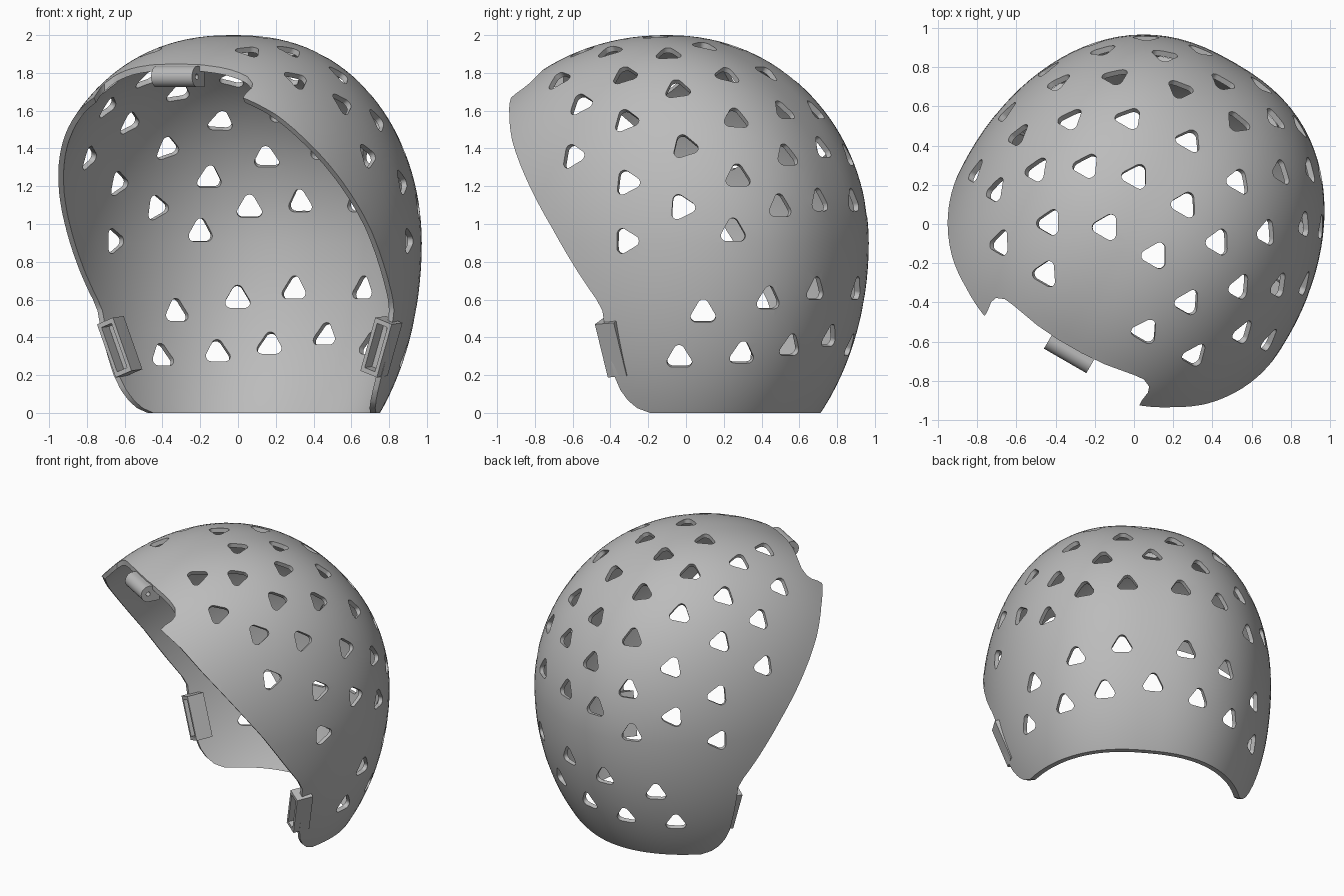
import bpy, bmesh, math
from mathutils import Vector, Matrix

if "Cube" in bpy.data.objects:
    bpy.data.objects.remove(bpy.data.objects["Cube"], do_unlink=True)

# Helmet proportions: half width, front, back, top and lower radii about the centre
SIDE, FRONT, BACK, TOP, LOW = 0.94, 1.19, 1.07, 1.1, 1.37
CENTRE = Vector((0, -0.1, 0.9))
WALL = 0.03
FULL = 1.2  # fullness of the temples, 1 is a plain ellipsoid
SHIFT = 0.03
TURN = Matrix.Rotation(math.radians(-30), 4, "Z") @ Matrix.Translation((SHIFT, 0, 0))

grey = bpy.data.materials.new("shell grey")
grey.use_nodes = True
COLOUR = (0.5, 0.5, 0.5, 1)
grey.diffuse_color = COLOUR
grey.node_tree.nodes["Principled BSDF"].inputs["Base Color"].default_value = COLOUR


def radii(p):
    return Vector((SIDE, FRONT if p.y < 0 else BACK, TOP if p.z > 0 else LOW))


def signed_power(x, power):
    return math.copysign(abs(x) ** power, x)


def on_shell(p):
    """Map a point of the unit sphere to the helmet surface."""
    return CENTRE + Vector((signed_power(p.x, 1 / FULL), p.y, p.z)) * radii(p)


def shell_normal(p):
    r = radii(p)
    slope = FULL * signed_power(p.x, 2 - 1 / FULL)
    return Vector((slope / r.x, p.y / r.y, p.z / r.z)).normalized()


def make_object(name, bm):
    bmesh.ops.recalc_face_normals(bm, faces=bm.faces)
    mesh = bpy.data.meshes.new(name)
    bm.to_mesh(mesh)
    bm.free()
    obj = bpy.data.objects.new(name, mesh)
    bpy.context.collection.objects.link(obj)
    return obj


def add_prism(bm, outline, sweep):
    """Extrude a closed outline along the sweep vector."""
    low = [bm.verts.new(p) for p in outline]
    high = [bm.verts.new(Vector(p) + sweep) for p in outline]
    bm.faces.new(low)
    bm.faces.new(high)
    for i in range(len(low)):
        j = (i + 1) % len(low)
        bm.faces.new((low[i], low[j], high[j], high[i]))


def prism(name, outline, sweep):
    bm = bmesh.new()
    add_prism(bm, outline, Vector(sweep))
    return make_object(name, bm)


def box(name, centre, size):
    bm = bmesh.new()
    bmesh.ops.create_cube(bm, size=1)
    bmesh.ops.scale(bm, vec=size, verts=bm.verts)
    bmesh.ops.translate(bm, vec=centre, verts=bm.verts)
    return make_object(name, bm)


def finish(obj, cutters, place=Matrix.Identity(4)):
    """Cut, apply, place and shade a part."""
    for cutter in cutters:
        cutter.hide_render = True
        mod = obj.modifiers.new("cut", "BOOLEAN")
        mod.operation, mod.solver, mod.object = "DIFFERENCE", "EXACT", cutter
    graph = bpy.context.evaluated_depsgraph_get()
    graph.update()
    mesh = bpy.data.meshes.new_from_object(obj.evaluated_get(graph))
    obj.modifiers.clear()
    mesh.transform(TURN @ place)
    mesh.materials.clear()
    mesh.materials.append(grey)
    obj.data = mesh
    for cutter in cutters:
        bpy.data.objects.remove(cutter, do_unlink=True)
    bpy.ops.object.select_all(action="DESELECT")
    obj.select_set(True)
    bpy.context.view_layer.objects.active = obj
    bpy.ops.object.shade_smooth_by_angle(angle=math.radians(35))
    obj.modifiers.new("even shading", "WEIGHTED_NORMAL").keep_sharp = True


# Shell body
bm = bmesh.new()
bmesh.ops.create_uvsphere(bm, u_segments=96, v_segments=64, radius=1)
for v in bm.verts:
    v.co = on_shell(v.co.copy())
shell = make_object("helmet_shell", bm)
solid = shell.modifiers.new("wall", "SOLIDIFY")
solid.thickness, solid.offset = WALL, -1

# Face opening, as (forward, height) points along the rim
rim = [(-.2, -.2), (-.2, 0), (-.14, .025), (-.1, .065), (-.07, .12), (-.05, .2),
       (-.04, .35), (-.03, .54), (0, .6), (.1, .74), (.265, .98), (.47, 1.25),
       (.615, 1.44), (.71, 1.58), (.79, 1.67), (1.5, 2.2), (1.5, -.2)]
opening = prism("opening_cutter", [(-1.5, -f, z) for f, z in rim], (3, 0, 0))

# Brow notch with scooped corners, as (side, forward) points
half = [(.48, 1.5), (.455, .76), (.462, .71), (.452, .68), (.41, .662), (.36, .667),
        (.2, .695), (.07, .705)]
notch_line = half + [(-u, f) for u, f in reversed(half)]
notch = prism("notch_cutter", [(u, -f, 1.2) for u, f in notch_line], (0, 0, 1))
floor = box("floor_cutter", (0, 0, -.5), (4, 4, 1))

# Vent centres: crown as (side, forward), flanks as (angle, height)
crown = [(0, -.51), (.145, .085), (.145, -.215), (.323, -.455), (.39, -.135),
         (.41, .21), (.295, .448), (.575, .427), (.6, .01), (.58, -.3),
         (.17, -.715), (.73, .205), (.77, -.095), (.49, -.605)]
flank = [(4, 1.36), (-15, 1.22), (-15, .91), (-32, 1.09), (-48, .96), (-34, 1.41),
         (-51, 1.25), (-72, 1.36), (-65, 1.09), (-90, 1.4), (-82, 1.12),
         (-32, .29), (-54, .31), (-73, .35), (-90, .4),
         (-39, .53), (-61, .6), (-80, .65)]
spots = []
for u, f in crown:
    y = -f - CENTRE.y
    p = Vector(((u / SIDE) ** FULL, y / (FRONT if y < 0 else BACK), 0))
    p.z = math.sqrt(1 - p.length_squared)
    spots.append(p)
for angle, z in flank:
    h = z - CENTRE.z
    h /= TOP if h > 0 else LOW
    s, a = math.sqrt(1 - h * h), math.radians(angle)
    spots.append(Vector((s * math.cos(a), -s * math.sin(a), h)))
spots += [Vector((-p.x, p.y, p.z)) for p in spots if p.x > 0.01]

# Rounded triangular vents, square to the surface
bm = bmesh.new()
for p in spots:
    pos, normal = on_shell(p), shell_normal(p)
    aim = Vector((0, 0, 1)) if pos.z < .7 or pos.y > .68 else Vector((0, 1, 0))
    aim = (aim - normal * aim.dot(normal)).normalized()
    across = normal.cross(aim)
    outline = []
    for corner in (0, 120, 240):
        for step in range(-60, 61, 20):
            c, a = math.radians(corner), math.radians(corner + step)
            outline.append(pos - normal * .1
                           + aim * (.043 * math.cos(c) + .029 * math.cos(a))
                           + across * (.043 * math.sin(c) + .029 * math.sin(a)))
    add_prism(bm, outline, normal * .17)
vents = make_object("vent_cutter", bm)
finish(shell, [opening, notch, floor, vents])

# Strap buckles: hollow blocks leaning with the lower rim
for side, name in ((1, "left_buckle"), (-1, "right_buckle")):
    buckle = box(name, (0, 0, 0), (.105, .115, .3))
    pocket = box("pocket_cutter", (0, -.04, 0), (.065, .12, .25))
    lean = (Matrix.Rotation(math.radians(4), 4, "X")
            @ Matrix.Rotation(math.radians(20 * side), 4, "Y"))
    finish(buckle, [pocket], Matrix.Translation((.8 * side + .015, .055, .35)) @ lean)

# Brow hinge: rounded lug with a pin hole
lug = [(-.11, -.725 - .056 * math.sin(a), 1.78 + .056 * math.cos(a))
       for a in (math.pi * i / 16 for i in range(17))]
lug += [(-.11, -.65, 1.724), (-.11, -.65, 1.836)]
hinge = prism("brow_hinge", lug, (.25, 0, 0))
ring = [(-.2, -.73 + .015 * math.cos(a), 1.78 + .015 * math.sin(a))
        for a in (math.tau * i / 16 for i in range(16))]
finish(hinge, [prism("pin_cutter", ring, (.4, 0, 0))])
